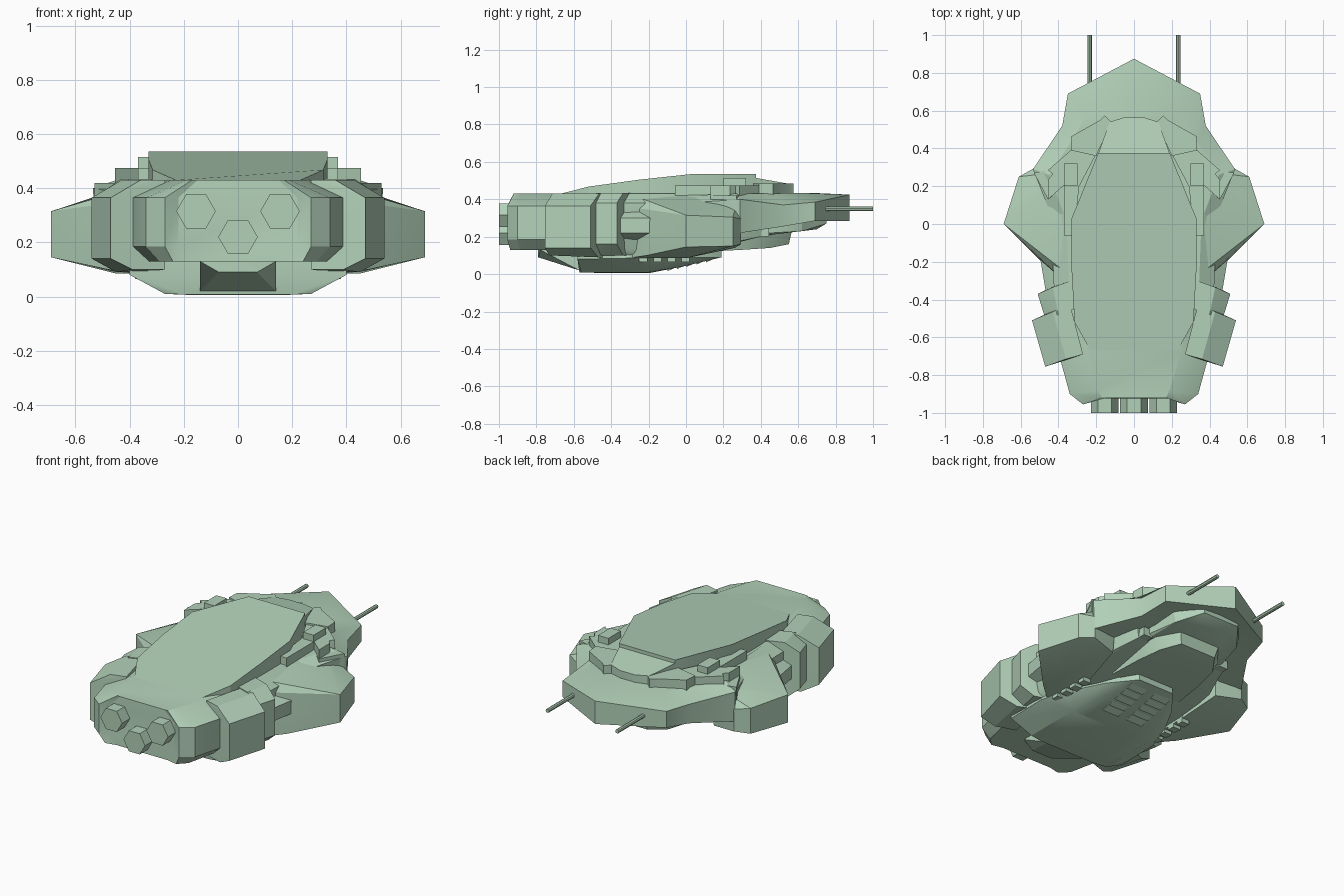
import bpy, bmesh, math

mat = bpy.data.materials.new("pale_green")
mat.diffuse_color = (0.45, 0.64, 0.485, 1)


def finish(name, bm):
    bmesh.ops.recalc_face_normals(bm, faces=bm.faces)
    me = bpy.data.meshes.new(name)
    bm.to_mesh(me)
    bm.free()
    me.materials.append(mat)
    ob = bpy.data.objects.new(name, me)
    bpy.context.collection.objects.link(ob)
    return ob


def hull(name, pts, mode="sym"):
    """Convex part: 'sym' spans the centre line, 'pair' makes a left and right copy."""
    bm = bmesh.new()
    both = [[(s * x, y, z) for x, y, z in pts] for s in (1, -1)]
    groups = both if mode == "pair" else [both[0] + both[1]]
    for g in groups:
        vs = [bm.verts.new(p) for p in dict.fromkeys(g)]
        bmesh.ops.convex_hull(bm, input=vs)
        junk = [v for v in vs if v.is_valid and not v.link_faces]
        bmesh.ops.delete(bm, geom=junk, context='VERTS')
    bmesh.ops.dissolve_limit(bm, angle_limit=0.04, verts=bm.verts, edges=bm.edges)
    return finish(name, bm)


def loft(name, rings, sides=(1,)):
    """Closed rings joined in order with capped ends; sides (1, -1) makes a pair."""
    bm = bmesh.new()
    for s in sides:
        rs = [[bm.verts.new((s * x, y, z)) for x, y, z in r] for r in rings]
        n = len(rs[0])
        for a, b in zip(rs, rs[1:]):
            for i in range(n):
                j = (i + 1) % n
                bm.faces.new((a[i], a[j], b[j], b[i]))
        bm.faces.new(rs[0])
        bm.faces.new(rs[-1])
    return finish(name, bm)


def slab(name, outline, z0, z1, sides=(1, -1)):
    return loft(name, [[(x, y, z) for x, y in outline] for z in (z0, z1)], sides)


def full(half):
    """Extend a right-hand half outline across the centre line."""
    return half + [(-x, y, z) for x, y, z in reversed(half) if x > 0]


def level(z, half):
    return full([(x, y, z) for x, y in half])


def rods(name, spots, r, y0, y1, n):
    bm = bmesh.new()
    for cx, cz in spots:
        ends = [[bm.verts.new((cx + r * math.cos(k * math.tau / n), y,
                               cz + r * math.sin(k * math.tau / n))) for k in range(n)]
                for y in (y0, y1)]
        for k in range(n):
            j = (k + 1) % n
            bm.faces.new((ends[0][k], ends[0][j], ends[1][j], ends[1][k]))
        bm.faces.new(ends[0])
        bm.faces.new(ends[1])
    return finish(name, bm)


# Engine block with swept corners and chamfered top and bottom
engine = loft("engine_block", [
    level(.13, [(.17, -.925), (.24, -.94), (.29, -.89), (.33, -.70), (.34, -.40)]),
    level(.185, [(.22, -.925), (.27, -.955), (.34, -.90), (.395, -.70), (.40, -.40)]),
    level(.365, [(.22, -.925), (.27, -.955), (.34, -.90), (.395, -.70), (.40, -.40)]),
    level(.43, [(.15, -.922), (.17, -.92), (.19, -.88), (.25, -.68), (.30, -.40)])])
nozzles = rods("engine_nozzles", [(-.155, .315), (.155, .315), (0, .22)], .073, -1, -.9, 6)

# Central hull
hull("central_hull", [
    (.42, -.45, .38), (.42, -.45, .13), (.34, -.45, .43), (.38, -.45, .09),
    (.44, .10, .38), (.40, .10, .14), (.36, .10, .43), (.38, .0, .10),
    (.36, .42, .42), (.30, .40, .20)])

# Raised back cover
loft("back_cover", [
    full([(0, -.67, .40), (.23, -.67, .40), (.315, -.52, .40), (.33, -.25, .40),
          (.33, .03, .40), (.19, .375, .40)]),
    full([(0, -.67, .43), (.23, -.67, .43), (.315, -.52, .468), (.33, -.25, .505),
          (.33, .03, .535), (.19, .375, .535)])])
hull("cover_tip", [
    (.19, .37, .515), (.13, .54, .485), (.05, .565, .48),
    (.19, .37, .42), (.13, .54, .42), (.05, .565, .42)])

# Collar pieces around the cover
slab("front_collar", [(.155, .575), (.18, .55), (.33, .465), (.335, .39), (.2, .36),
                      (.12, .54)], .41, .485)
slab("side_collar", [(.335, .39), (.455, .285), (.43, .265), (.455, .235), (.455, .13),
                     (.37, .205), (.37, -.06), (.32, -.06), (.29, .2), (.2, .37)], .36, .475)
slab("collar_skirt", [(.42, .31), (.455, .285), (.53, .27), (.455, .13), (.40, .17)], .34, .42)
slab("collar_block", [(.30, .32), (.37, .32), (.37, .20), (.30, .20)], .44, .515)

# Rear pods, stepped in three layers towards the wings
hull("rear_pods", [
    (.54, -.51, .365), (.47, -.755, .365), (.54, -.51, .14), (.47, -.755, .14),
    (.43, -.465, .43), (.36, -.715, .43), (.45, -.47, .09), (.39, -.73, .10),
    (.27, -.69, .43), (.34, -.42, .43), (.27, -.69, .10), (.34, -.42, .09)], "pair")
hull("middle_pods", [
    (.51, -.37, .38), (.47, -.50, .38), (.51, -.37, .16), (.47, -.50, .16),
    (.43, -.335, .435), (.40, -.48, .435), (.44, -.335, .10), (.41, -.48, .10),
    (.32, -.295, .435), (.29, -.44, .435), (.32, -.295, .10), (.29, -.44, .10)], "pair")
hull("link_blocks", [
    (.495, -.19, .30), (.465, -.37, .30), (.495, -.19, .22), (.465, -.37, .22),
    (.42, -.19, .34), (.40, -.37, .34), (.35, -.19, .15), (.35, -.37, .15)], "pair")

# Shoulder wings with one broad sloping top
hull("shoulder_wings", [
    (.69, 0, .315), (.69, 0, .145), (.61, .25, .305), (.61, .25, .15),
    (.53, .295, .295), (.53, .295, .16), (.48, -.21, .27), (.48, -.21, .10),
    (.36, -.31, .36), (.36, -.31, .085), (.42, -.2, .345), (.46, .0, .385), (.48, .23, .37),
    (.34, -.02, .43), (.36, .28, .41), (.45, 0, .085), (.37, .26, .14),
    (.33, -.25, .085), (.33, .0, .085), (.33, -.28, .42)], "pair")

# Broad nose hood
loft("nose_hood", [
    full([(0, .72, .30), (.27, .62, .29), (.31, .50, .26), (.40, .27, .23), (.36, .0, .22)]),
    full([(0, .875, .285), (.35, .69, .285), (.38, .52, .255), (.53, .29, .22), (.40, .0, .22)]),
    full([(0, .875, .425), (.35, .69, .385), (.38, .52, .37), (.535, .29, .40), (.42, .0, .38)]),
    full([(0, .66, .435), (.25, .58, .435), (.33, .44, .43), (.45, .26, .43), (.35, .0, .42)])])
antennae = rods("antennae", [(-.235, .35), (.235, .35)], .012, .6, 1, 8)

# Stepped belly under the nose
hull("nose_belly", [
    (.12, .75, .27), (.22, .62, .23), (.26, .45, .22), (.12, .75, .32), (.24, .62, .32),
    (.28, .3, .32), (.28, .2, .18), (.1, .7, .24)])
hull("lower_belly", [
    (.12, .55, .16), (.19, .45, .14), (.22, .30, .13), (.24, .1, .12), (.14, .57, .25),
    (.24, .45, .25), (.26, .1, .25)])

# Keel with an upright rear wall, and the scoop in front of it
hull("keel", [
    (.20, -.57, .008), (.27, -.56, .01), (.40, -.58, .08), (.40, -.58, .14), (.40, -.32, .085),
    (.27, -.20, .01), (.15, -.2, .005), (.17, -.02, .04), (.12, .19, .09), (.24, .04, .09),
    (.12, .19, .13), (.36, -.18, .085), (.36, -.18, .14)])
hull("rear_scoop", [
    (.07, -.79, .14), (.07, -.79, .09), (.14, -.78, .13), (.14, -.57, .02), (.14, -.56, .14)])

# Belly vents: slats on the keel slope and teeth beside it
for i in range(5):
    y = -.1 + i * .052
    z = .015 + i * .012
    hull(f"keel_slat_{i}", [(.03, y, z), (.14, y, z), (.03, y + .045, z + .02),
                            (.14, y + .045, z + .02), (.03, y, z + .05), (.14, y, z + .05)], "pair")
for i in range(4):
    y = -.25 + i * .075
    slab(f"belly_tooth_{i}", [(.33, y), (.38, y), (.38, y + .045), (.33, y + .045)], .065, .12)
for i in range(3):
    y = .24 + i * .08
    slab(f"nose_tooth_{i}", [(.24, y), (.30, y), (.30, y + .045), (.24, y + .045)], .20, .25)

# Soften shallow bends, and round the swept engine parts further
for parts, angle in ((list(bpy.context.scene.objects), 25), ([engine, nozzles, antennae], 62)):
    bpy.ops.object.select_all(action='DESELECT')
    for ob in parts:
        ob.select_set(True)
        bpy.context.view_layer.objects.active = ob
    bpy.ops.object.shade_smooth_by_angle(angle=math.radians(angle))
